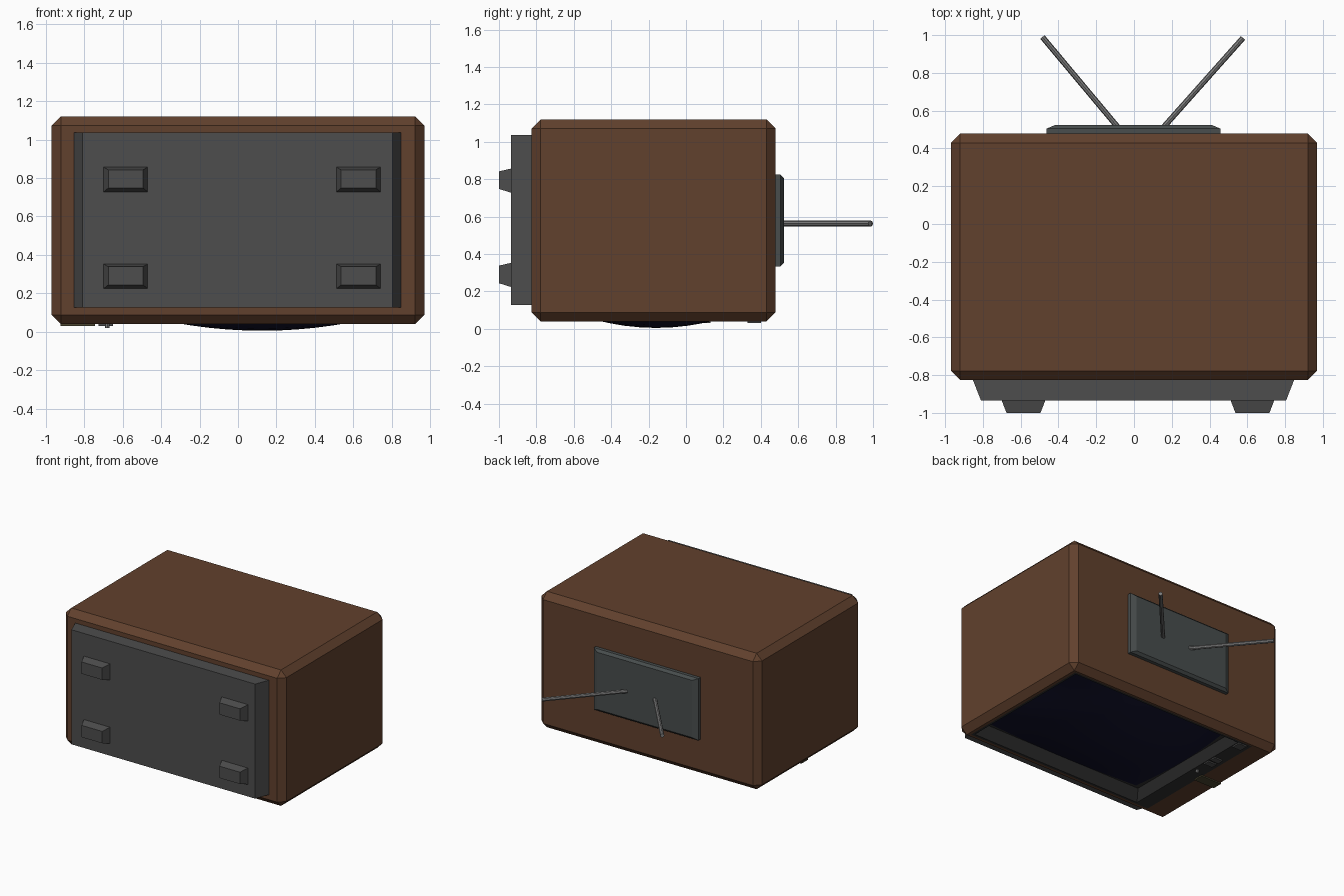
import bpy, bmesh
from mathutils import Vector

if "Cube" in bpy.data.objects:
    bpy.data.objects.remove(bpy.data.objects["Cube"])


def material(name, r, g, b):
    m = bpy.data.materials.new(name)
    m.diffuse_color = (r, g, b, 1)
    m.use_nodes = True
    m.node_tree.nodes["Principled BSDF"].inputs["Base Color"].default_value = m.diffuse_color
    return m


WOOD = material("wood_brown", 0.12, 0.052, 0.026)
DARK = material("dark_grey", 0.075, 0.075, 0.075)
BLACK = material("trim_black", 0.03, 0.03, 0.03)
STEEL = material("plate_grey", 0.065, 0.075, 0.075)
METAL = material("metal_grey", 0.2, 0.2, 0.2)
GLASS = material("navy_glass", 0.006, 0.006, 0.025)
OLIVE = material("olive", 0.07, 0.06, 0.03)


def finish(name, bm, mat):
    bmesh.ops.recalc_face_normals(bm, faces=bm.faces)
    me = bpy.data.meshes.new(name)
    bm.to_mesh(me)
    bm.free()
    ob = bpy.data.objects.new(name, me)
    bpy.context.collection.objects.link(ob)
    if mat:
        me.materials.append(mat)
    return ob


def loft(name, rings, axis, mat):
    """Join rectangles (a0, a1, b0, b1, level) stacked along y or z."""
    bm = bmesh.new()
    loops = []
    for a0, a1, b0, b1, h in rings:
        pts = [(a0, b0), (a1, b0), (a1, b1), (a0, b1)]
        loops.append([bm.verts.new((a, h, b) if axis == "y" else (a, b, h)) for a, b in pts])
    for lo, hi in zip(loops, loops[1:]):
        for i in range(4):
            j = (i + 1) % 4
            bm.faces.new((lo[i], lo[j], hi[j], hi[i]))
    bm.faces.new(loops[0])
    bm.faces.new(loops[-1])
    return finish(name, bm, mat)


def box(name, x0, x1, y0, y1, z0, z1, mat):
    return loft(name, [(x0, x1, y0, y1, z0), (x0, x1, y0, y1, z1)], "z", mat)


def rod(name, a, b, r, sides, mat):
    a, b = Vector(a), Vector(b)
    d = b - a
    bm = bmesh.new()
    bmesh.ops.create_cone(bm, cap_ends=True, segments=sides, radius1=r, radius2=r, depth=d.length)
    ob = finish(name, bm, mat)
    ob.rotation_euler = d.to_track_quat("Z", "Y").to_euler()
    ob.location = (a + b) / 2
    return ob


# Chamfered cabinet, lying with its screen side down, with a screen pocket
cabinet = box("cabinet", -0.97, 0.97, -0.825, 0.478, 0.04, 1.12, WOOD)
bev = cabinet.modifiers.new("chamfer", "BEVEL")
bev.width, bev.segments = 0.048, 1
cutter = box("pocket_cutter", -0.76, 0.90, -0.755, 0.415, -0.1, 0.16, None)
cutter.hide_render = True
cutter.hide_viewport = True
cut = cabinet.modifiers.new("pocket", "BOOLEAN")
cut.operation, cut.object, cut.solver = "DIFFERENCE", cutter, "EXACT"

# Dark frame that slopes inward to the screen
loft("screen_frame", [(-0.76, 0.90, -0.755, 0.415, 0.15),
                      (-0.76, 0.90, -0.755, 0.415, 0.04),
                      (-0.645, 0.88, -0.735, 0.395, 0.04),
                      (-0.60, 0.84, -0.67, 0.35, 0.112)], "z", BLACK)

# Bulging picture tube with barrel-shaped outline
bm = bmesh.new()
bmesh.ops.create_grid(bm, x_segments=16, y_segments=12, size=1)
for v in bm.verts:
    u, w = v.co.x, v.co.y
    v.co = (0.125 + 0.72 * u * (1 - 0.05 * w * w),
            -0.16 + 0.51 * w * (1 - 0.05 * u * u),
            0.11 - 0.105 * (1 - u * u) * (1 - w * w))
for v in bm.verts:
    v.co.z = max(v.co.z, 0.0)
screen = finish("screen", bm, GLASS)
for p in screen.data.polygons:
    p.use_smooth = True
screen.data.flip_normals() if screen.data.polygons[0].normal.z > 0 else None

# Controls beside the screen
for i, (y0, y1) in enumerate([(0.33, 0.40), (0.08, 0.13), (0.01, 0.06)]):
    box(f"control_button_{i + 1}", -0.725, -0.65, y0, y1, 0.03, 0.06, DARK)
rod("indicator_knob", (-0.68, -0.10, 0.05), (-0.68, -0.10, 0.02), 0.012, 8, METAL)
box("trim_plate", -0.925, -0.745, -0.21, -0.13, 0.03, 0.05, OLIVE)

# Tapered base and four feet
loft("base", [(-0.855, 0.85, 0.127, 1.037, -0.82),
              (-0.81, 0.805, 0.127, 1.037, -0.935)], "y", DARK)
for sx, cx in (("left", -0.585), ("right", 0.627)):
    for sz, cz in (("front", 0.288), ("rear", 0.792)):
        loft(f"{sz}_{sx}_foot",
             [(cx - 0.117, cx + 0.117, cz - 0.066, cz + 0.066, -0.93),
              (cx - 0.09, cx + 0.09, cz - 0.044, cz + 0.05, -1.0)], "y", DARK)

# Antenna plate and rods
loft("antenna_plate", [(-0.463, 0.457, 0.333, 0.825, 0.47),
                       (-0.463, 0.457, 0.333, 0.825, 0.505),
                       (-0.42, 0.415, 0.352, 0.806, 0.523)], "y", STEEL)
rod("left_antenna", (-0.075, 0.50, 0.563), (-0.485, 0.99, 0.563), 0.015, 8, METAL)
rod("right_antenna", (0.145, 0.50, 0.563), (0.577, 0.985, 0.563), 0.015, 8, METAL)
